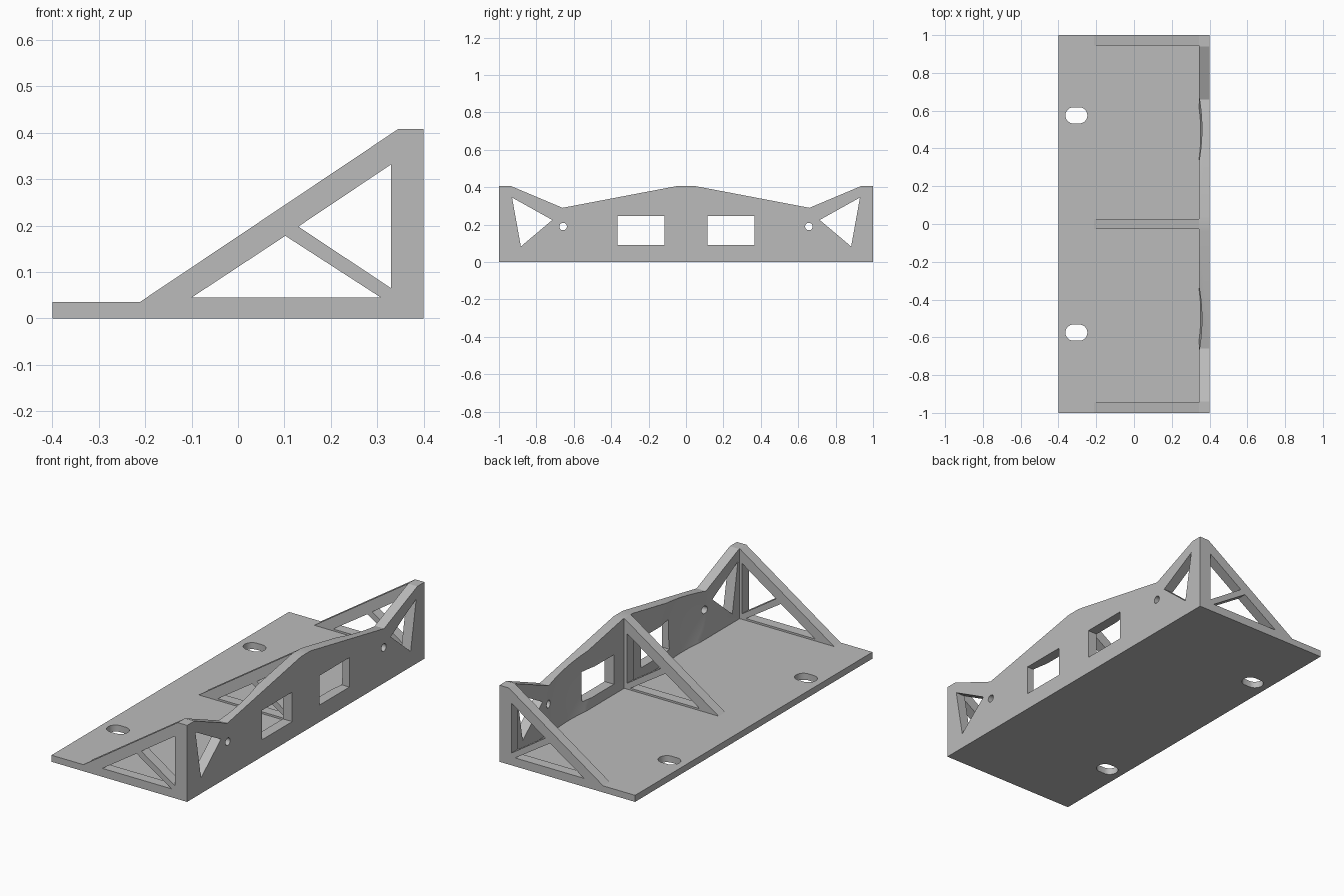
import bpy
import bmesh
from math import cos, sin, pi, radians
from mathutils import Matrix, Vector

cube = bpy.data.objects.get("Cube")
if cube:
    bpy.data.objects.remove(cube)

grey = bpy.data.materials.new("plain grey")
grey.use_nodes = True
grey.diffuse_color = (0.5, 0.5, 0.5, 1)
grey.node_tree.nodes["Principled BSDF"].inputs["Base Color"].default_value = (0.5, 0.5, 0.5, 1)

# Axis layouts: columns are where the drawn u, v and the thickness point
FLAT = Matrix.Identity(4)
ALONG_X = Matrix(((1, 0, 0), (0, 0, -1), (0, 1, 0))).to_4x4()
ALONG_Y = Matrix(((0, 0, 1), (1, 0, 0), (0, 1, 0))).to_4x4()


def select(obj):
    bpy.ops.object.select_all(action='DESELECT')
    obj.select_set(True)
    bpy.context.view_layer.objects.active = obj


def panel(name, loops, thickness, axes, offset):
    """Extrude an outline (first loop) with holes (other loops)."""
    curve = bpy.data.curves.new(name, 'CURVE')
    curve.dimensions = '2D'
    curve.fill_mode = 'BOTH'
    curve.extrude = thickness / 2
    for loop in loops:
        spline = curve.splines.new('POLY')
        spline.points.add(len(loop) - 1)
        for point, (u, v) in zip(spline.points, loop):
            point.co = (u, v, 0, 1)
        spline.use_cyclic_u = True
    obj = bpy.data.objects.new(name, curve)
    bpy.context.collection.objects.link(obj)
    select(obj)
    bpy.ops.object.convert(target='MESH')
    obj = bpy.context.object
    mesh = obj.data
    mesh.transform(Matrix.Translation(offset) @ axes)
    bm = bmesh.new()
    bm.from_mesh(mesh)
    bmesh.ops.remove_doubles(bm, verts=bm.verts, dist=1e-5)
    bmesh.ops.dissolve_limit(bm, angle_limit=0.001, verts=bm.verts, edges=bm.edges)
    bmesh.ops.recalc_face_normals(bm, faces=bm.faces)
    bm.to_mesh(mesh)
    bm.free()
    mesh.materials.clear()
    mesh.materials.append(grey)
    return obj


def rect(u0, u1, v0, v1):
    return [(u0, v0), (u1, v0), (u1, v1), (u0, v1)]


def slot(u, v, radius, stretch=0.0, steps=32):
    """Circle, or a rounded slot when stretched along u."""
    points = []
    for i in range(steps):
        a = 2 * pi * (i + 0.5) / steps
        shift = stretch if cos(a) > 0 else -stretch
        points.append((u + shift + radius * cos(a), v + radius * sin(a)))
    return points


def mirrored(loop):
    return [(-u, v) for u, v in reversed(loop)]


# Base plate with two mounting slots
BASE = 0.035
slots = [slot(-0.305, s * 0.575, 0.043, 0.015) for s in (-1, 1)]
panel("base_plate", [rect(-0.4, 0.4, -1, 1)] + slots, BASE, FLAT, (0, 0, BASE / 2))

# Three triangular ribs, each with two openings around a diagonal brace
WALL_IN = 0.345
rib_loops = [
    [(-0.212, BASE), (WALL_IN, BASE), (WALL_IN, 0.408)],
    [(-0.1, 0.045), (0.308, 0.045), (0.102, 0.178)],
    [(0.33, 0.065), (0.33, 0.332), (0.13, 0.198)],
]
for name, y in (("front_rib", -0.9725), ("middle_rib", 0.0), ("back_rib", 0.9725)):
    panel(name, rib_loops, 0.055, ALONG_X, (0, y, 0))

# Upright wall with peaked top edge, windows, corner openings and small holes
half_top = [(1, BASE), (1, 0.408), (0.94, 0.408), (0.66, 0.29), (0.04, 0.408)]
openings = [
    rect(0.115, 0.367, 0.09, 0.247),
    [(0.93, 0.345), (0.715, 0.225), (0.883, 0.083)],
    slot(0.657, 0.19, 0.02),
]
wall_loops = [half_top + mirrored(half_top)] + openings + [mirrored(o) for o in openings]
wall = panel("upright_wall", wall_loops, 0.4 - WALL_IN, ALONG_Y, ((0.4 + WALL_IN) / 2, 0, 0))

# Shallow round dishes scooped from the inner side of the wall
DISH_R, DISH_D = 0.21, 0.022
for side in (-1, 1):
    bm = bmesh.new()
    centre = Vector((0, side * 0.48, 0.2))
    steps = 8
    profile = [(WALL_IN - 0.04, 0), (WALL_IN - 0.04, DISH_R)]
    for i in range(steps + 1):
        r = DISH_R * (1 - i / steps)
        profile.append((WALL_IN + DISH_D * (1 - (r / DISH_R) ** 2), r))
    verts = [bm.verts.new(centre + Vector((x, 0, r))) for x, r in profile]
    edges = [bm.edges.new(pair) for pair in zip(verts, verts[1:])]
    bmesh.ops.spin(bm, geom=verts + edges, cent=centre, axis=(1, 0, 0),
                   angle=2 * pi, steps=48)
    bmesh.ops.remove_doubles(bm, verts=bm.verts, dist=1e-5)
    bmesh.ops.recalc_face_normals(bm, faces=bm.faces)
    mesh = bpy.data.meshes.new("dish_cutter")
    bm.to_mesh(mesh)
    bm.free()
    mesh.materials.append(grey)
    cutter = bpy.data.objects.new("dish_cutter", mesh)
    cutter.hide_render = True
    bpy.context.collection.objects.link(cutter)
    cut = wall.modifiers.new("dish", 'BOOLEAN')
    cut.operation = 'DIFFERENCE'
    cut.solver = 'EXACT'
    cut.object = cutter
    select(wall)
    bpy.ops.object.modifier_apply(modifier=cut.name)
    bpy.data.objects.remove(cutter)

# Smooth only the gently curved surfaces
for obj in [o for o in bpy.context.scene.objects if o.type == 'MESH']:
    select(obj)
    bpy.ops.object.shade_smooth_by_angle(angle=radians(20))
